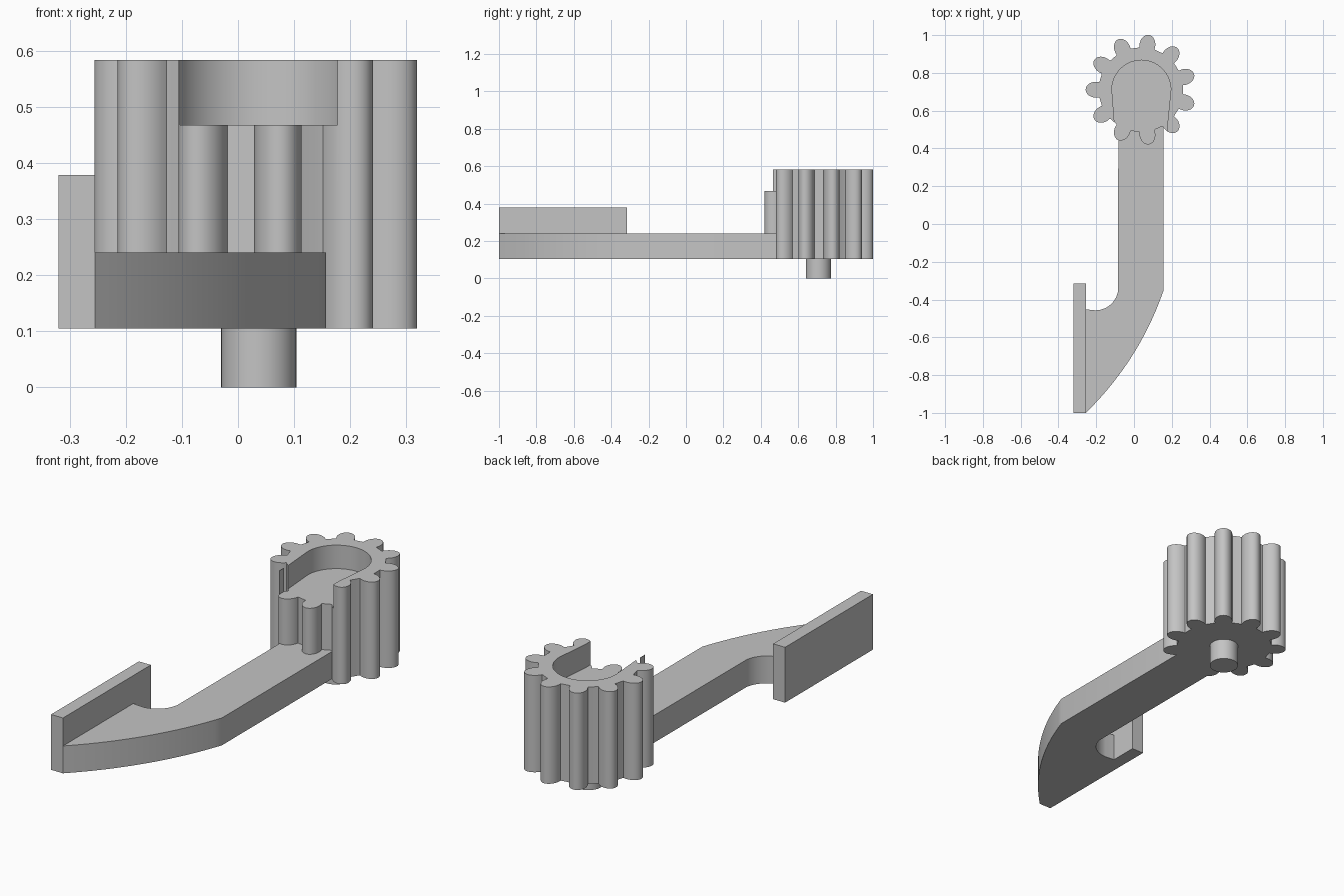
import bpy, bmesh
from math import sin, cos, pi, radians, hypot
from mathutils import Vector

if "Cube" in bpy.data.objects:
    bpy.data.objects.remove(bpy.data.objects["Cube"], do_unlink=True)

# One plain grey for the whole part
GREY = (0.55, 0.55, 0.55, 1)
mat = bpy.data.materials.new("plain grey")
mat.use_nodes = True
mat.diffuse_color = GREY
mat.node_tree.nodes["Principled BSDF"].inputs["Base Color"].default_value = GREY

CX, CY = 0.037, 0.711          # gear axis
BASE, ARM_TOP, FLOOR, TOP = 0.105, 0.24, 0.467, 0.583


def prism(name, outline, z0, z1):
    """Extrude a counter-clockwise outline between two heights."""
    bm = bmesh.new()
    face = bm.faces.new([bm.verts.new((x, y, z0)) for x, y in outline])
    ext = bmesh.ops.extrude_face_region(bm, geom=[face])
    verts = [v for v in ext["geom"] if isinstance(v, bmesh.types.BMVert)]
    bmesh.ops.translate(bm, verts=verts, vec=(0, 0, z1 - z0))
    bmesh.ops.recalc_face_normals(bm, faces=bm.faces)
    mesh = bpy.data.meshes.new(name)
    bm.to_mesh(mesh)
    bm.free()
    mesh.materials.append(mat)
    obj = bpy.data.objects.new(name, mesh)
    bpy.context.collection.objects.link(obj)
    return obj


def arc(cx, cy, r, a0, a1, n):
    steps = [radians(a0 + (a1 - a0) * i / n) for i in range(n + 1)]
    return [(cx + r * cos(a), cy + r * sin(a)) for a in steps]


def quad_curve(a, b, c, n):
    a, b, c = Vector(a), Vector(b), Vector(c)
    ts = [i / n for i in range(n + 1)]
    return [tuple(a * (1 - t) ** 2 + b * 2 * t * (1 - t) + c * t * t) for t in ts]


def select_only(obj):
    bpy.ops.object.select_all(action="DESELECT")
    obj.select_set(True)
    bpy.context.view_layer.objects.active = obj


# Gear: eleven rounded teeth with sharp, slightly undercut roots
TEETH, STEPS = 11, 18
outline = []
for k in range(TEETH):
    mid = pi + 2 * pi * k / TEETH
    for i in range(STEPS + 1):
        t = radians(-108 + 216 * i / STEPS)
        r, w = 0.238 + 0.055 * cos(t), 0.042 * sin(t)
        outline.append((CX + r * cos(mid) - w * sin(mid),
                        CY + r * sin(mid) + w * cos(mid)))
    gap = mid + pi / TEETH
    for d in (-0.06, 0, 0.06):
        outline.append((CX + 0.223 * cos(gap + d), CY + 0.223 * sin(gap + d)))
gear = prism("gear", outline, BASE, TOP)

# Horseshoe pocket, open at the front
pocket = arc(CX + 0.002, CY, 0.156, 0, 180, 40)
pocket += [(CX - 0.14, 0.53), (CX - 0.14, 0.38), (CX + 0.14, 0.38), (CX + 0.14, 0.53)]
cutter = prism("pocket_cutter", pocket, FLOOR, TOP + 0.1)
cutter.hide_render = True
cut = gear.modifiers.new("pocket", "BOOLEAN")
cut.operation, cut.solver, cut.object = "DIFFERENCE", "EXACT", cutter
select_only(gear)
bpy.ops.object.modifier_apply(modifier=cut.name)
bpy.data.objects.remove(cutter, do_unlink=True)

# Axle peg below the gear
peg = prism("axle_peg", arc(CX, CY - 0.003, 0.067, 0, 352.5, 47), 0, BASE + 0.01)

# Arm with a bowed outer edge and a scooped inner corner
arm_outline = [(0.157, 0.6), (-0.083, 0.6)]
arm_outline += arc(-0.205, -0.335, 0.122, -8, -90, 14)
arm_outline += [(-0.255, -0.452)]
arm_outline += quad_curve((-0.255, -1), (0.03, -0.72), (0.157, -0.35), 20)
arm = prism("arm", arm_outline, BASE, ARM_TOP)

# Upright paddle at the end of the arm
paddle = prism("paddle", [(-0.32, -1), (-0.255, -1), (-0.255, -0.315), (-0.32, -0.315)],
               BASE, 0.378)

for obj in (gear, peg, arm):
    select_only(obj)
    bpy.ops.object.shade_smooth_by_angle(angle=radians(30))
